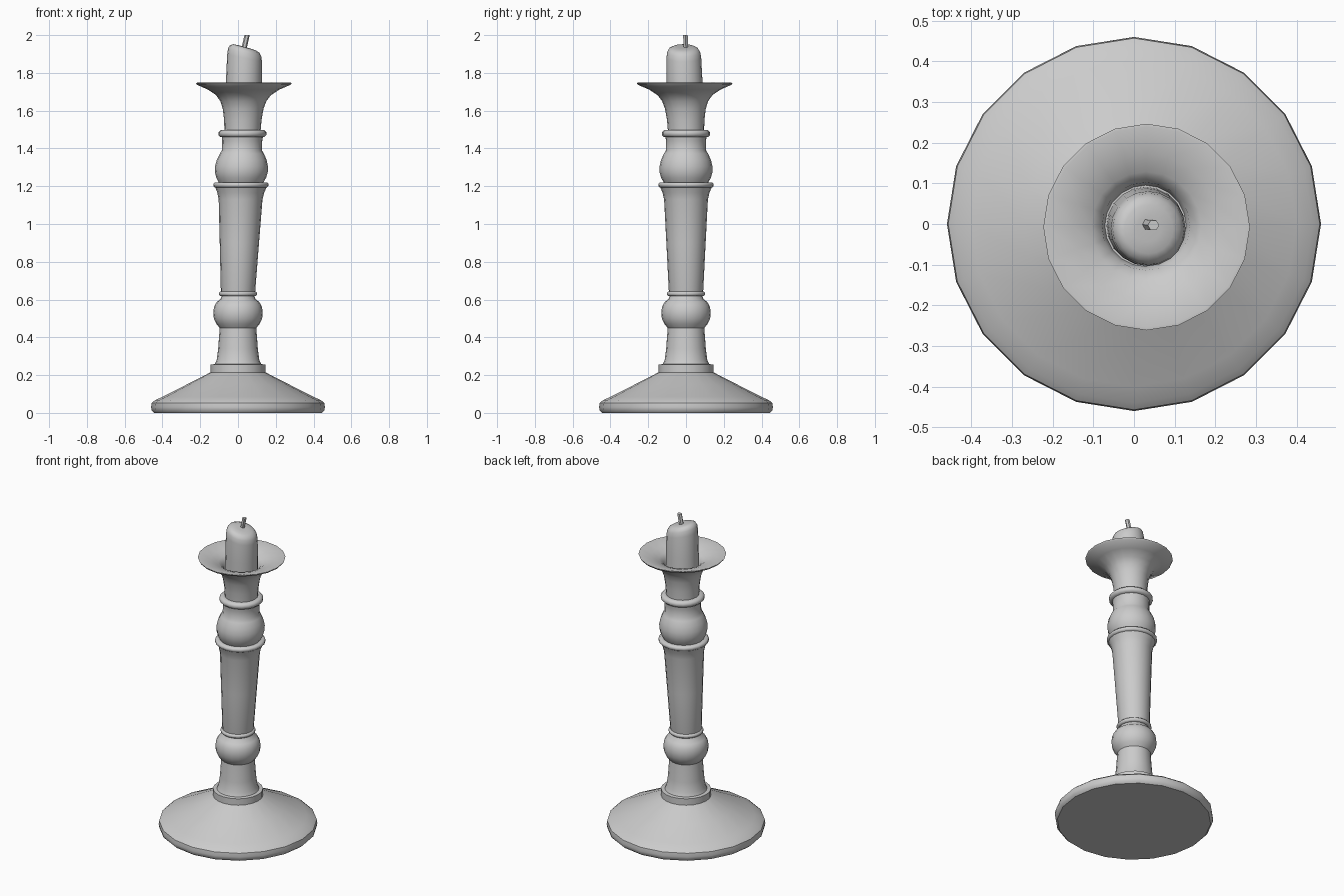
import bpy, bmesh
from math import sin, cos, pi, radians, sqrt

if "Cube" in bpy.data.objects:
    bpy.data.objects.remove(bpy.data.objects["Cube"])

SIDES = 20


def axis(z):
    """Centre line: upright below, leaning gently to +x above the lower ring."""
    t = max(0.0, z - 0.64)
    return 0.028 * t, -0.03 * max(0.0, z - 1.5)


def lathe(name, profile, sides=SIDES, place=None, angle=40):
    """Spin (radius, z) points, listed bottom to top outside, about the axis."""
    bm = bmesh.new()
    rings = []
    for r, z in profile:
        ring = []
        for i in range(1 if r == 0 else sides):
            a = 2 * pi * i / sides
            cx, cy = axis(z)
            p = (cx + r * cos(a), cy + r * sin(a), z)
            ring.append(bm.verts.new(place(p) if place else p))
        rings.append(ring)
    for lo, hi in zip(rings, rings[1:]):
        for i in range(sides):
            j = (i + 1) % sides
            if len(lo) == 1:
                bm.faces.new((lo[0], hi[j], hi[i]))
            elif len(hi) == 1:
                bm.faces.new((lo[i], lo[j], hi[0]))
            else:
                bm.faces.new((lo[i], lo[j], hi[j], hi[i]))
    mesh = bpy.data.meshes.new(name)
    bm.to_mesh(mesh)
    bm.free()
    ob = bpy.data.objects.new(name, mesh)
    bpy.context.collection.objects.link(ob)
    bpy.ops.object.select_all(action='DESELECT')
    ob.select_set(True)
    bpy.context.view_layer.objects.active = ob
    bpy.ops.object.shade_smooth_by_angle(angle=radians(angle))
    return ob


def bead(name, r_in, r_out, z0, z1):
    """Rounded ring around the stem."""
    h = z1 - z0
    s = min(h * 0.3, r_out - r_in)
    lathe(name, [(r_in, z0), (r_out - s, z0), (r_out, z0 + 0.3 * h),
                 (r_out, z0 + 0.7 * h), (r_out - s, z1), (r_in, z1)], angle=60)


# Foot: flat underside, rounded rim, sloping top and collar
lathe("base", [(0, 0), (0.445, 0), (0.457, 0.012), (0.46, 0.03), (0.457, 0.053),
               (0.44, 0.067), (0.40, 0.085), (0.27, 0.151), (0.145, 0.215)])
lathe("collar", [(0.145, 0.215), (0.145, 0.256), (0.123, 0.258)])

# Lower stem with its bulb
lathe("lower_stem", [(0.123, 0.258), (0.113, 0.28), (0.105, 0.34), (0.097, 0.45),
                     (0.115, 0.472), (0.128, 0.50), (0.131, 0.53), (0.127, 0.562),
                     (0.112, 0.588), (0.092, 0.603), (0.086, 0.62)])
bead("lower_ring", 0.086, 0.101, 0.618, 0.643)

# Tapered shaft
lathe("shaft", [(0.086, 0.62), (0.091, 0.643), (0.104, 0.90), (0.116, 1.13),
                (0.124, 1.165), (0.136, 1.195)])
bead("middle_ring", 0.118, 0.146, 1.193, 1.221)

# Upper bulb and neck
lathe("upper_bulb", [(0.118, 1.22), (0.132, 1.245), (0.14, 1.275), (0.14, 1.305),
                     (0.132, 1.34), (0.117, 1.372), (0.106, 1.39), (0.106, 1.44),
                     (0.109, 1.462)])
bead("upper_ring", 0.096, 0.127, 1.46, 1.497)

# Flared cup and drip dish with a socket for the candle
lathe("drip_dish", [(0.096, 1.495), (0.099, 1.55), (0.108, 1.61), (0.122, 1.65),
                    (0.145, 1.682), (0.19, 1.712), (0.248, 1.737), (0.254, 1.747),
                    (0.247, 1.748), (0.18, 1.73), (0.135, 1.713), (0.108, 1.69),
                    (0.1, 1.65), (0, 1.65)])


# Candle with a melted, slanted top
def slant(p):
    x, y, z = p
    k = max(0.0, (z - 1.70) / 0.23)
    return x, y, z - 0.27 * k * (x - 0.03)


lathe("candle", [(0.096, 1.66), (0.095, 1.75), (0.092, 1.88), (0.088, 1.91),
                 (0.078, 1.928), (0.06, 1.937), (0.03, 1.939), (0, 1.939)],
      place=slant, angle=60)

# Wick: thin leaning hexagonal rod
lathe("wick", [(0.014, 1.92), (0.014, 2.0), (0, 2.0)], sides=6,
      place=lambda p: (p[0] + 0.2 * (p[2] - 1.95), p[1] + 0.012, p[2]))
